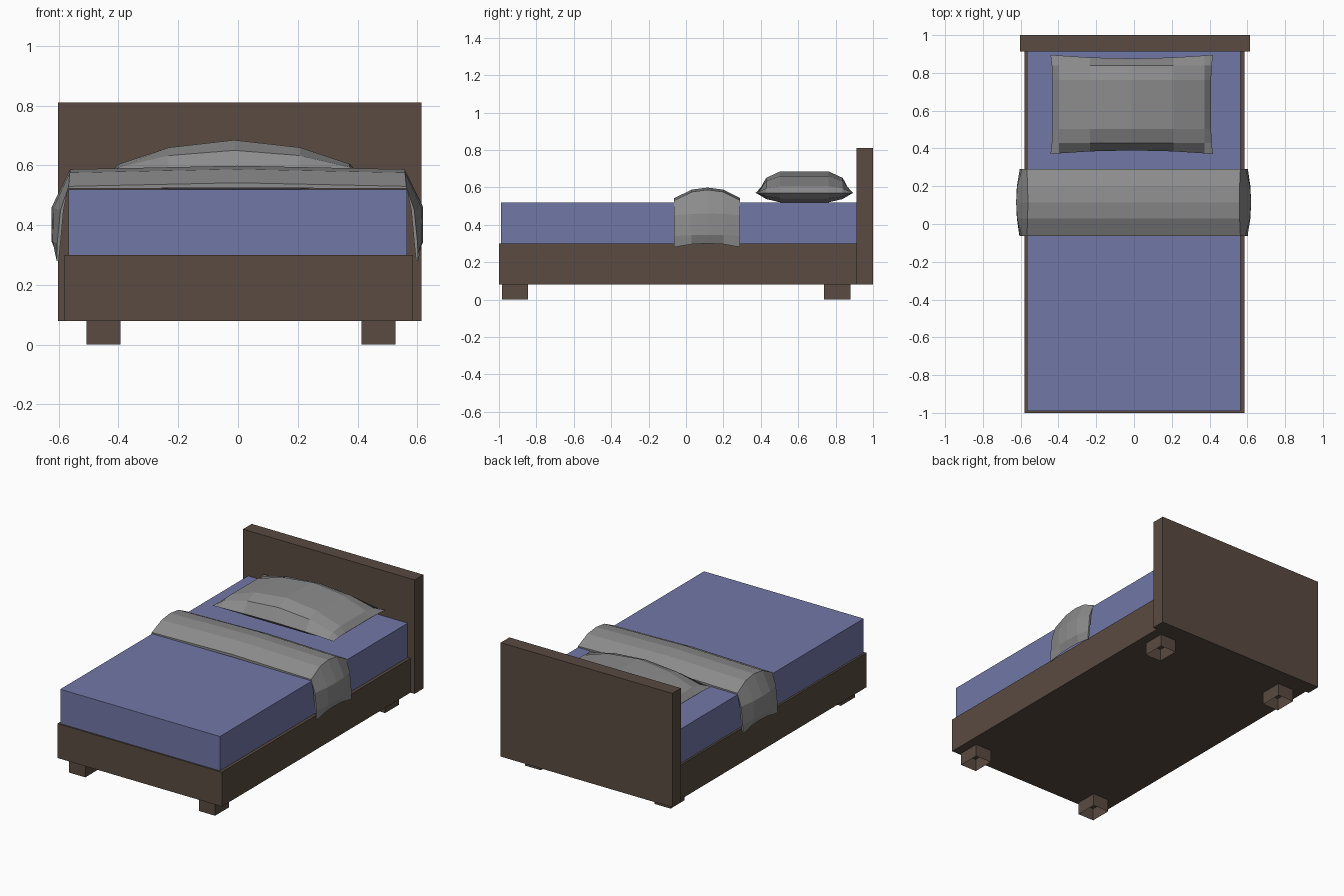
import bpy, bmesh

if "Cube" in bpy.data.objects:
    bpy.data.objects.remove(bpy.data.objects["Cube"])


def material(name, rgb):
    m = bpy.data.materials.new(name)
    m.diffuse_color = (*rgb, 1)
    m.use_nodes = True
    m.node_tree.nodes["Principled BSDF"].inputs["Base Color"].default_value = m.diffuse_color
    return m


WOOD = material("dark wood", (0.100, 0.070, 0.053))
BLUE = material("blue sheet", (0.165, 0.185, 0.385))
GREY = material("grey fabric", (0.262, 0.262, 0.262))


def finish(bm, name, mat):
    bmesh.ops.remove_doubles(bm, verts=bm.verts, dist=0.0005)
    bmesh.ops.recalc_face_normals(bm, faces=bm.faces)
    me = bpy.data.meshes.new(name)
    bm.to_mesh(me)
    bm.free()
    me.materials.append(mat)
    ob = bpy.data.objects.new(name, me)
    bpy.context.collection.objects.link(ob)
    return ob


def box(name, mat, x, y, z, open_ends=False):
    bm = bmesh.new()
    bmesh.ops.create_cube(bm, size=1)
    for v in bm.verts:
        v.co = [a[0] + (c + 0.5) * (a[1] - a[0]) for a, c in zip((x, y, z), v.co)]
    if open_ends:
        bm.normal_update()
        ends = [f for f in bm.faces if abs(f.normal.z) > 0.9]
        bmesh.ops.delete(bm, geom=ends, context='FACES')
    return finish(bm, name, mat)


def add_grid(bm, rows):
    vs = [[bm.verts.new(p) for p in row] for row in rows]
    for a, b in zip(vs, vs[1:]):
        for i in range(len(a) - 1):
            bm.faces.new((a[i], a[i + 1], b[i + 1], b[i]))
    return vs


# Frame, headboard and mattress
box("bed_base", WOOD, (-0.58, 0.585), (-1.0, 0.915), (0.08, 0.30))
box("headboard", WOOD, (-0.603, 0.614), (0.912, 1.0), (0.08, 0.81))
box("mattress", BLUE, (-0.567, 0.565), (-0.99, 0.912), (0.29, 0.52))

# Hollow legs, open underneath
for side, x in (("left", (-0.507, -0.393)), ("right", (0.413, 0.527))):
    for end, y in (("front", (-0.985, -0.845)), ("back", (0.738, 0.88))):
        box(f"{end}_{side}_leg", WOOD, x, y, (0, 0.08), open_ends=True)

# Pillow: pinched seam, faceted dome above, flatter belly below
cols = [-0.43, -0.385, -0.22, 0, 0.22, 0.385, 0.43]
dome = [0, 0.035, 0.09, 0.115, 0.09, 0.035, 0]
belly = [0, 0.03, 0.05, 0.05, 0.05, 0.03, 0]
rows_y = [-0.263, -0.205, -0.13, 0.13, 0.205, 0.263]
rise = [0, 0.7, 1, 1, 0.7, 0]
sink = [0, 0.65, 1, 1, 0.65, 0]


def pillow_rows(heights, factors, sign):
    out = []
    for y, f in zip(rows_y, factors):
        row = []
        for x, h in zip(cols, heights):
            px, py = x, y
            if f == 0:                        # front and back seams bow inwards
                py *= 1 - 0.075 * (1 - (x / 0.43) ** 2)
            if h == 0:                        # side seams bow inwards
                px *= 0.975 + 0.025 * (abs(y) / 0.263) ** 4
            row.append((px - 0.012, py + 0.633, 0.57 + sign * h * f))
        out.append(row)
    return out


bm = bmesh.new()
add_grid(bm, pillow_rows(dome, rise, 1))
add_grid(bm, pillow_rows(belly, sink, -1))
finish(bm, "pillow", GREY)

# Folded blanket: bulging section lofted along y, hanging down both sides
edge = [(0.605, 0.28), (0.603, 0.34), (0.592, 0.45), (0.565, 0.53)]
full = [(0.600, 0.30), (0.622, 0.345), (0.622, 0.46), (0.560, 0.587)]
inner = [(0.598, 0.283), (0.592, 0.34), (0.582, 0.45), (0.567, 0.522)]


def arch(half, crown):
    left = [(-x, z) for x, z in half]
    return left + [(0, half[-1][1] + crown)] + half[::-1]


bm = bmesh.new()
rings = []
for y, f in ((-0.063, 0), (0.03, 0.8), (0.115, 1), (0.2, 0.8), (0.29, 0)):
    outer = [(a[0] + f * (b[0] - a[0]), a[1] + f * (b[1] - a[1]))
             for a, b in zip(edge, full)]
    lift = [(x, z + 0.02 * f) if i == 0 else (x, z) for i, (x, z) in enumerate(inner)]
    loop = arch(outer, 0.012) + arch(lift, 0.003)[::-1]
    rings.append([(x - 0.002, y, z) for x, z in loop + loop[:1]])
vs = add_grid(bm, rings)
n = len(edge) * 2 + 1
for ring in (vs[0], vs[-1]):                  # close the front and back rims
    for i in range(n - 1):
        bm.faces.new((ring[i], ring[i + 1], ring[2 * n - 2 - i], ring[2 * n - 1 - i]))
finish(bm, "folded_blanket", GREY)
